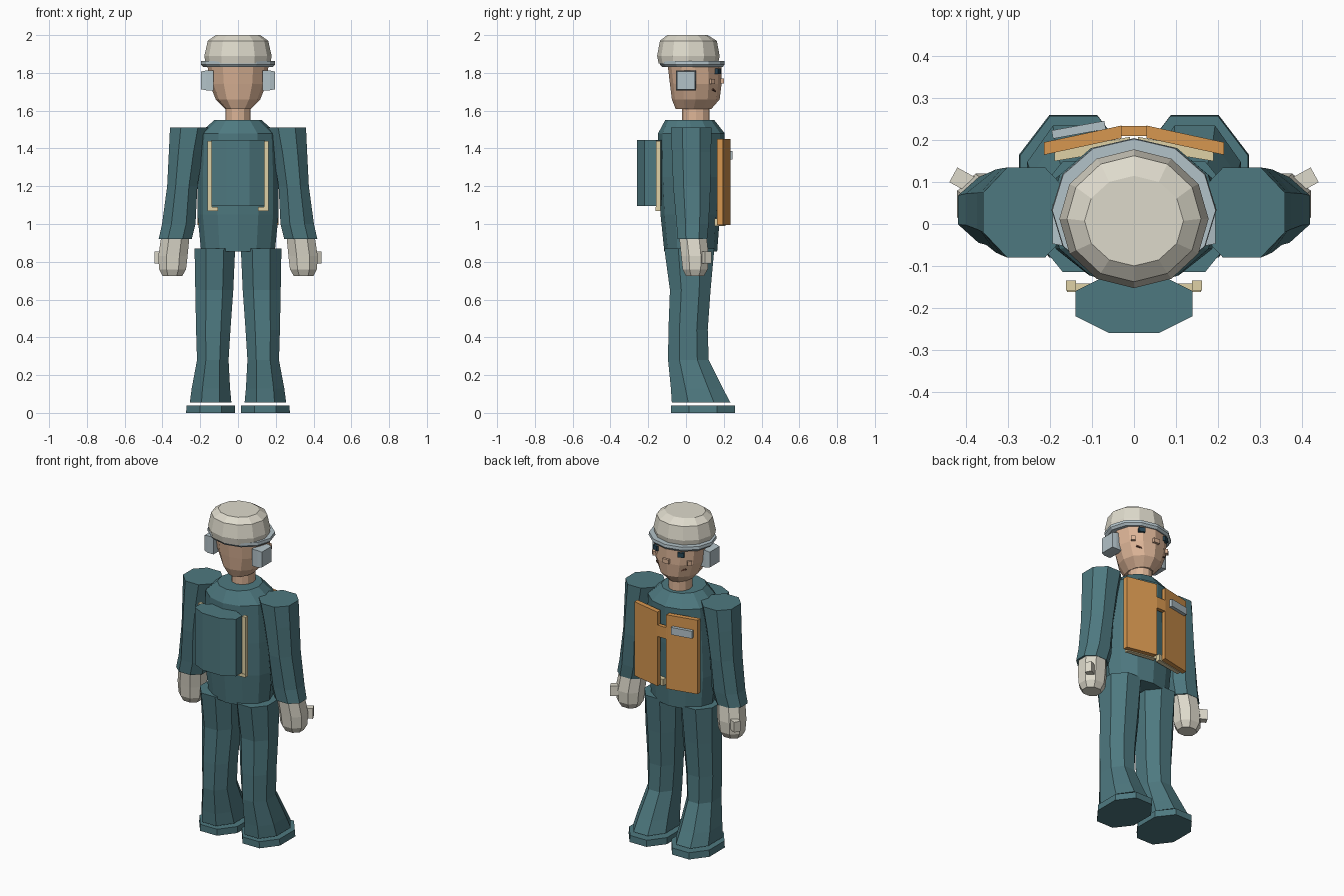
import bpy, bmesh, math
from mathutils import Matrix, Euler, Vector


def material(name, rgb):
    m = bpy.data.materials.new(name)
    m.diffuse_color = (*rgb, 1)
    return m


TEAL = material("teal_cloth", (0.076, 0.19, 0.215))
WHITE = material("warm_white", (0.73, 0.70, 0.60))
GREY = material("pale_grey", (0.45, 0.54, 0.58))
SKIN = material("skin", (0.72, 0.46, 0.31))
ORANGE = material("orange_vest", (0.68, 0.31, 0.08))
TAN = material("tan_strap", (0.74, 0.64, 0.38))
DARK = material("dark_eye", (0.02, 0.06, 0.09))
BROWN = material("mouth_brown", (0.12, 0.05, 0.03))


def finish(name, bm, mat):
    bmesh.ops.recalc_face_normals(bm, faces=bm.faces)
    me = bpy.data.meshes.new(name)
    bm.to_mesh(me)
    bm.free()
    me.materials.append(mat)
    ob = bpy.data.objects.new(name, me)
    bpy.context.collection.objects.link(ob)
    return ob


def loft(name, rings, mat):
    """Skin a stack of point rings and cap both ends."""
    bm = bmesh.new()
    rows = [[bm.verts.new(p) for p in ring] for ring in rings]
    n = len(rows[0])
    for a, b in zip(rows, rows[1:]):
        for i in range(n):
            j = (i + 1) % n
            bm.faces.new((a[i], a[j], b[j], b[i]))
    bm.faces.new(rows[0])
    bm.faces.new(rows[-1])
    return finish(name, bm, mat)


def octagon(z, x0, x1, y0, y1, c=0.28):
    """Chamfered rectangle ring."""
    u, v = (x1 - x0) * c, (y1 - y0) * c
    return [(x0 + u, y0, z), (x1 - u, y0, z), (x1, y0 + v, z), (x1, y1 - v, z),
            (x1 - u, y1, z), (x0 + u, y1, z), (x0, y1 - v, z), (x0, y0 + v, z)]


def oval(z, rx, y0, y1, n=12):
    """Ellipse ring centred on x = 0."""
    return [(rx * math.cos(2 * math.pi * i / n),
             (y0 + y1) / 2 + (y1 - y0) / 2 * math.sin(2 * math.pi * i / n), z)
            for i in range(n)]


def prism(name, plan, z0, z1, mat):
    return loft(name, [[(x, y, z) for x, y in plan] for z in (z0, z1)], mat)


def box(name, loc, size, mat, rot=(0, 0, 0)):
    bm = bmesh.new()
    bmesh.ops.create_cube(bm, size=1)
    m = Matrix.Translation(Vector(loc)) @ Euler(rot).to_matrix().to_4x4() @ Matrix.Diagonal((*size, 1))
    bm.transform(m)
    return finish(name, bm, mat)


def side_loft(name, s, rings, mat, c=0.28):
    """Octagonal limb for one side (s = +1 or -1)."""
    return loft(name, [[(s * x, y, z) for x, y, z in octagon(*r, c)] for r in rings], mat)


# Torso
loft("torso", [oval(*r) for r in (
    (0.855, 0.195, -0.115, 0.165), (1.05, 0.215, -0.135, 0.18),
    (1.25, 0.215, -0.145, 0.195), (1.48, 0.205, -0.148, 0.205),
    (1.55, 0.125, -0.11, 0.15))], TEAL)

# Neck and head
loft("neck", [oval(1.52, 0.066, -0.02, 0.125), oval(1.63, 0.066, -0.02, 0.125)], SKIN)
loft("head", [oval(*r) for r in (
    (1.61, 0.07, -0.055, 0.135), (1.66, 0.118, -0.075, 0.178),
    (1.74, 0.15, -0.085, 0.188), (1.85, 0.163, -0.098, 0.188))], SKIN)
box("nose", (0, 0.188, 1.757), (0.04, 0.025, 0.026), SKIN)

# Helmet dome and brim
loft("helmet", [oval(*r) for r in (
    (1.85, 0.172, -0.145, 0.17), (1.89, 0.178, -0.153, 0.178),
    (1.97, 0.16, -0.138, 0.163), (2.0, 0.118, -0.1, 0.115))], WHITE)
loft("helmet_brim", [oval(1.832, 0.185, -0.127, 0.195), oval(1.845, 0.197, -0.138, 0.205),
                     oval(1.862, 0.195, -0.138, 0.203)], GREY)

# Backpack
prism("backpack", [(-0.14, -0.16), (-0.14, -0.22), (-0.06, -0.26), (0.06, -0.26),
                   (0.14, -0.22), (0.14, -0.16), (0.08, -0.13), (-0.08, -0.13)],
      1.095, 1.445, TEAL)

# Vest link across the chest and pocket tab
box("vest_link", (0, 0.222, 1.335), (0.075, 0.024, 0.07), ORANGE)
box("pocket_tab", (-0.132, 0.225, 1.365), (0.128, 0.02, 0.045), GREY, (0, 0, 0.18))

for s, side in ((1, "right"), (-1, "left")):
    # Leg with flared boot and separate sole
    side_loft(side + "_leg", s, (
        (0.055, 0.035, 0.255, -0.075, 0.235), (0.13, 0.042, 0.245, -0.08, 0.195),
        (0.28, 0.05, 0.217, -0.095, 0.12), (0.44, 0.04, 0.222, -0.093, 0.115),
        (0.65, 0.025, 0.226, -0.085, 0.13), (0.87, 0.015, 0.23, -0.115, 0.15)), TEAL)
    side_loft(side + "_sole", s, ((0.0, 0.015, 0.275, -0.08, 0.26),
                                  (0.04, 0.015, 0.272, -0.08, 0.258)), TEAL)
    # Sleeve
    side_loft(side + "_arm", s, (
        (0.92, 0.245, 0.42, -0.045, 0.112), (1.0, 0.225, 0.402, -0.05, 0.12),
        (1.2, 0.215, 0.375, -0.068, 0.13), (1.38, 0.185, 0.366, -0.075, 0.133),
        (1.51, 0.155, 0.36, -0.08, 0.135)), TEAL)
    # Mitten hand and thumb
    side_loft(side + "_hand", s, (
        (0.725, 0.295, 0.40, 0.0, 0.095), (0.76, 0.275, 0.418, -0.018, 0.115),
        (0.83, 0.267, 0.422, -0.025, 0.12), (0.922, 0.258, 0.408, -0.035, 0.11)), WHITE)
    box(side + "_thumb", (s * 0.405, 0.103, 0.823), (0.06, 0.04, 0.062), WHITE, (0, 0, s * 0.5))

    # Ear cup
    loft(side + "_ear_cup", [[(s * x, y, z) for y, z in
         ((-w, 1.76 - w), (w, 1.76 - w), (w, 1.76 + w), (-w, 1.76 + w))]
        for x, w in ((0.13, 0.052), (0.17, 0.052), (0.195, 0.047))], GREY)

    # Face details
    box(side + "_eye", (s * 0.083, 0.165, 1.808), (0.036, 0.026, 0.028), DARK, (0, 0, -s * 0.4))
    box(side + "_cheek", (s * 0.118, 0.135, 1.755), (0.026, 0.026, 0.026), SKIN, (0, 0, -s * 0.8))
    box(side + "_mouth_corner", (s * 0.078, 0.15, 1.705), (0.05, 0.012, 0.009), BROWN,
        (0, -s * 0.35, -s * 0.45))

    # Angled vest panel with tan hem
    prism(side + "_vest_panel", [(s * 0.215, 0.165), (s * 0.215, 0.195),
                                 (s * 0.03, 0.235), (s * 0.03, 0.205)], 0.995, 1.45, ORANGE)
    prism(side + "_vest_hem", [(s * 0.19, 0.15), (s * 0.19, 0.174),
                               (s * 0.01, 0.208), (s * 0.01, 0.18)], 0.99, 1.03, TAN)

    # Back strap with inward foot
    box(side + "_back_strap", (s * 0.15, -0.147, 1.255), (0.024, 0.024, 0.37), TAN)
    box(side + "_strap_foot", (s * 0.133, -0.152, 1.08), (0.055, 0.02, 0.02), TAN)
